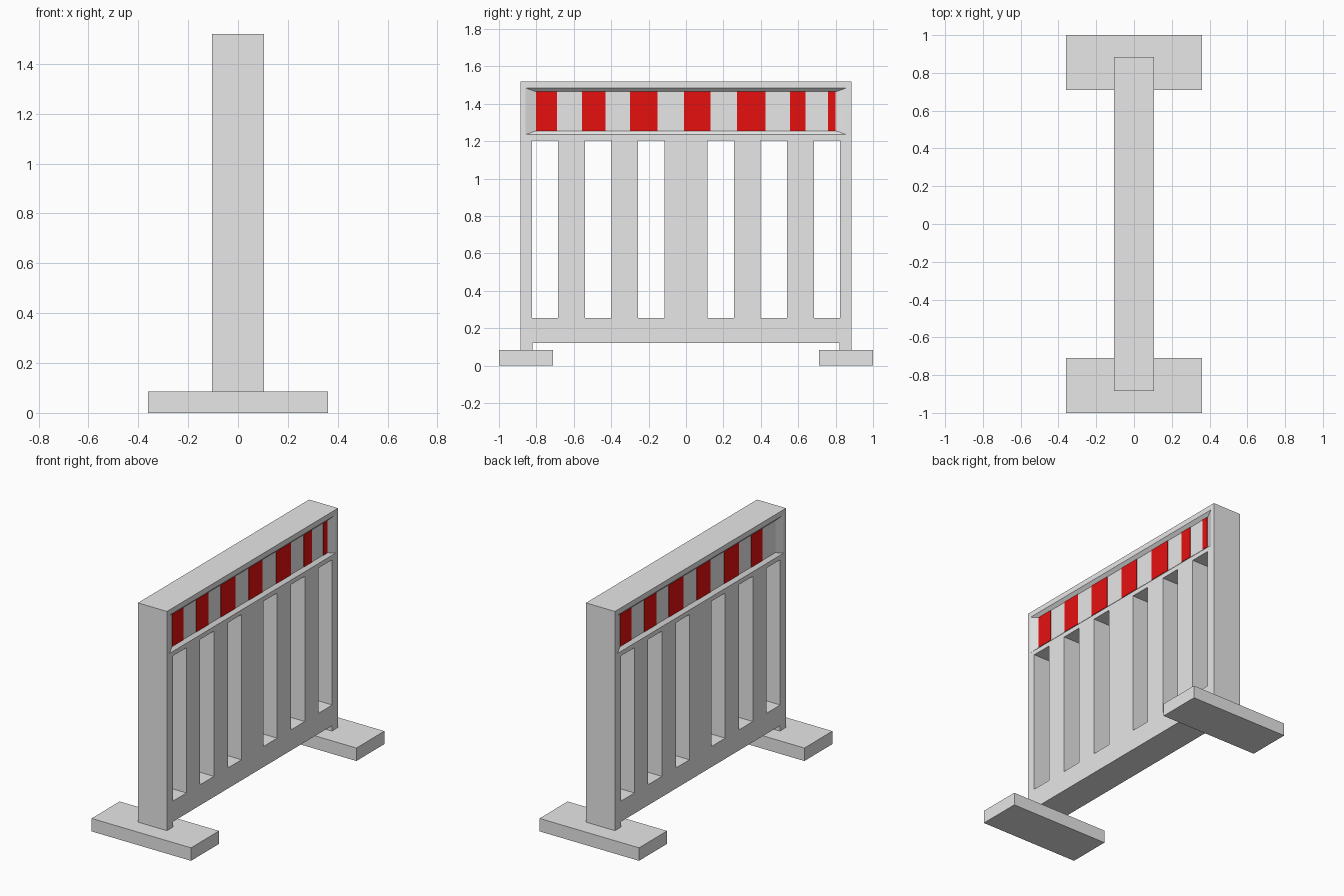
import bpy, bmesh

if "Cube" in bpy.data.objects:
    bpy.data.objects.remove(bpy.data.objects["Cube"])


def material(name, col):
    m = bpy.data.materials.new(name)
    m.diffuse_color = (*col, 1)
    m.use_nodes = True
    m.node_tree.nodes["Principled BSDF"].inputs["Base Color"].default_value = m.diffuse_color
    return m


grey = material("pale_grey", (0.8, 0.8, 0.8))
red = material("signal_red", (0.8, 0.005, 0.005))


def hexa(bm, x0, r0, x1, r1):
    """Solid between rectangle r0 at x0 and r1 at x1; r = (ymin, ymax, zmin, zmax)."""
    v = [bm.verts.new((x, y, z)) for x, r in ((x0, r0), (x1, r1))
         for y, z in ((r[0], r[2]), (r[1], r[2]), (r[1], r[3]), (r[0], r[3]))]
    bm.faces.new(v[:4])
    bm.faces.new(v[4:])
    for i in range(4):
        j = (i + 1) % 4
        bm.faces.new((v[i], v[j], v[4 + j], v[4 + i]))


def make(name, solids, mat):
    bm = bmesh.new()
    for s in solids:
        hexa(bm, *s)
    bmesh.ops.recalc_face_normals(bm, faces=bm.faces)
    me = bpy.data.meshes.new(name)
    bm.to_mesh(me)
    bm.free()
    me.materials.append(mat)
    ob = bpy.data.objects.new(name, me)
    bpy.context.collection.objects.link(ob)
    return ob


def box(x, r):
    return (-x, r, x, r)


HALF, DEPTH = 0.105, 0.02
FLOOR = HALF - DEPTH

# Upright panel
panel = make("barrier_panel", [box(HALF, (-0.885, 0.885, 0.085, 1.52))], grey)

# Cutters: six through slots, gap under the bottom rail, sloped sign recess on both sides
cuts = [box(0.3, (s * c - 0.0705, s * c + 0.0705, 0.255, 1.205))
        for c in (0.185, 0.47, 0.754) for s in (-1, 1)]
cuts.append(box(0.3, (-0.822, 0.822, -0.1, 0.12)))
inner = (-0.803, 0.803, 1.255, 1.465)
dy, dz = 0.055 * 2, 0.02 * 2
outer = (inner[0] - dy, inner[1] + dy, inner[2] - dz, inner[3] + dz)
for s in (-1, 1):
    cuts.append((s * FLOOR, inner, s * (HALF + DEPTH), outer))
cutter = make("panel_cutter", cuts, grey)
cutter.hide_render = True
cutter.hide_viewport = True
cutter.display_type = 'WIRE'
mod = panel.modifiers.new("openings", 'BOOLEAN')
mod.operation = 'DIFFERENCE'
mod.solver = 'EXACT'
mod.object = cutter

# Red stripes on the recess floor of each side
stripes = [(-0.803, -0.69), (-0.557, -0.43), (-0.30, -0.152), (-0.012, 0.13),
           (0.272, 0.425), (0.555, 0.64), (0.758, 0.80)]
for s, name, rows in ((1, "right_stripes", stripes),
                      (-1, "left_stripes", stripes[:5] + [(0.55, 0.665)])):
    make(name, [(s * (FLOOR - 0.001), (min(s * a, s * b), max(s * a, s * b), 1.255, 1.465),
                 s * (FLOOR + 0.003), (min(s * a, s * b), max(s * a, s * b), 1.255, 1.465))
                for a, b in rows], red)

# Feet
for name, y0, y1 in (("front_foot", -1.0, -0.71), ("back_foot", 0.71, 1.0)):
    make(name, [box(0.36, (y0, y1, 0, 0.085))], grey)
